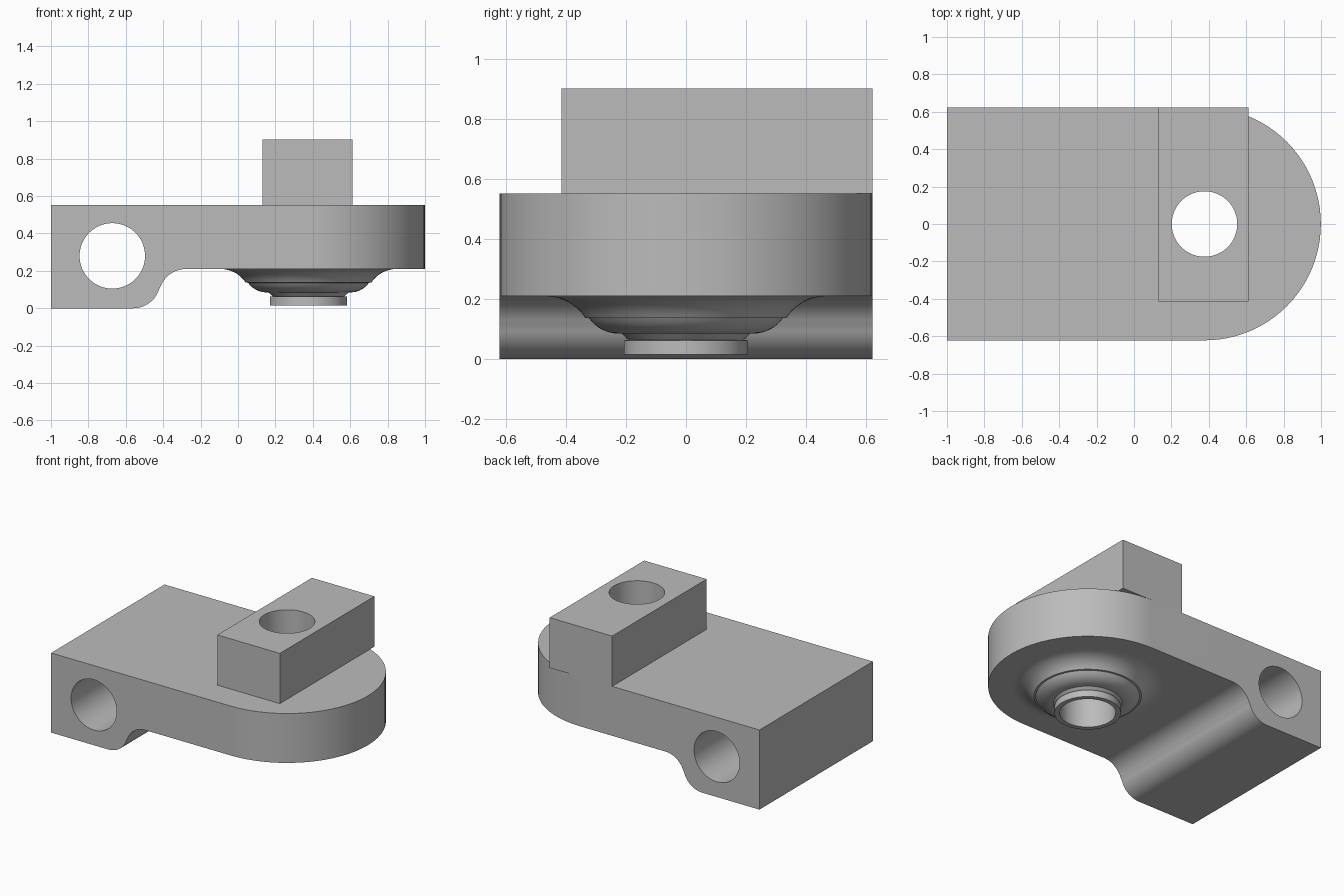
import bpy, bmesh
from math import sin, cos, pi, radians, atan2
from mathutils import Vector

cube = bpy.data.objects.get("Cube")
if cube:
    bpy.data.objects.remove(cube, do_unlink=True)

HALF_W = 0.622      # half depth, also the radius of the rounded end
AXIS_X = 0.377      # vertical bore axis
BORE = 0.175
PLATE_LOW, PLATE_TOP, TOP = 0.21, 0.553, 0.902

grey = bpy.data.materials.new("plain grey")
grey.use_nodes = True
grey.diffuse_color = (0.5, 0.5, 0.5, 1)
grey.node_tree.nodes["Principled BSDF"].inputs["Base Color"].default_value = (0.5, 0.5, 0.5, 1)


def arc(cx, cy, r, a0, a1, n):
    return [(cx + r * cos(a0 + (a1 - a0) * i / n), cy + r * sin(a0 + (a1 - a0) * i / n))
            for i in range(n + 1)]


def make_object(name, bm):
    bmesh.ops.recalc_face_normals(bm, faces=bm.faces)
    mesh = bpy.data.meshes.new(name)
    bm.to_mesh(mesh)
    bm.free()
    mesh.materials.append(grey)
    obj = bpy.data.objects.new(name, mesh)
    bpy.context.collection.objects.link(obj)
    return obj


def prism(name, outline, to_3d, sweep):
    """Extrude a closed 2D outline along the sweep vector."""
    bm = bmesh.new()
    face = bm.faces.new([bm.verts.new(to_3d(a, b)) for a, b in outline])
    grown = bmesh.ops.extrude_face_region(bm, geom=[face])["geom"]
    bmesh.ops.translate(bm, vec=Vector(sweep),
                        verts=[g for g in grown if isinstance(g, bmesh.types.BMVert)])
    return make_object(name, bm)


def upright(name, outline, z0, z1):
    return prism(name, outline, lambda x, y: (x, y, z0), (0, 0, z1 - z0))


def crosswise(name, outline, half):
    return prism(name, outline, lambda x, z: (x, -half, z), (0, 2 * half, 0))


def boolean(obj, cutter, operation):
    mod = obj.modifiers.new("shape", 'BOOLEAN')
    mod.operation, mod.solver, mod.object = operation, 'EXACT', cutter
    bpy.context.view_layer.objects.active = obj
    bpy.ops.object.modifier_apply(modifier=mod.name)
    bpy.data.objects.remove(cutter, do_unlink=True)


def smooth(obj):
    bpy.ops.object.select_all(action='DESELECT')
    obj.select_set(True)
    bpy.context.view_layer.objects.active = obj
    bpy.ops.object.shade_smooth_by_angle(angle=radians(30))


def circle(cx, cy, r, n=72):
    return arc(cx, cy, r, 0, 2 * pi, n)[:-1]


# Body: side profile with an S-shaped step, trimmed to a rounded plan
R = 0.145
low, high = Vector((-0.56, R)), Vector((-0.278, PLATE_LOW - R))
turn = atan2(high.y - low.y, high.x - low.x)
side = [(-1, 0)] + arc(low.x, low.y, R, -pi / 2, turn, 14)
side += arc(high.x, high.y, R, turn + pi, pi / 2, 14)[1:]
side += [(1.1, PLATE_LOW), (1.1, PLATE_TOP), (-1, PLATE_TOP)]
body = crosswise("bracket_body", side, 0.8)
plan = [(-1.2, -HALF_W)] + arc(AXIS_X, 0, HALF_W, -pi / 2, pi / 2, 48) + [(-1.2, HALF_W)]
boolean(body, upright("plan_cutter", plan, -0.5, 1), 'INTERSECT')
boolean(body, crosswise("cross_cutter", circle(-0.672, 0.28, BORE), 1), 'DIFFERENCE')
boolean(body, upright("body_bore_cutter", circle(AXIS_X, 0, BORE), -0.5, 1.5), 'DIFFERENCE')
smooth(body)

# Block on top, flush with the back
block = upright("top_block", [(0.132, -0.415), (0.612, -0.415), (0.612, HALF_W), (0.132, HALF_W)],
                PLATE_TOP, TOP)
boolean(block, upright("block_bore_cutter", circle(AXIS_X, 0, BORE), 0, 1.5), 'DIFFERENCE')
smooth(block)

# Turned boss underneath: bore, grooved collar, then a flared foot
profile = [(BORE, PLATE_LOW), (BORE, 0.015), (0.207, 0.015), (0.207, 0.062), (0.192, 0.064),
           (0.215, 0.085)]
profile += arc(0.225, 0.205, 0.12, -pi / 2, radians(-35), 8)
profile += arc(0.47, 0.05, 0.16, radians(147), pi / 2, 10)
bm = bmesh.new()
verts = [bm.verts.new((AXIS_X + r, 0, z)) for r, z in profile]
edges = [bm.edges.new(pair) for pair in zip(verts, verts[1:])]
bmesh.ops.spin(bm, geom=verts + edges, cent=(AXIS_X, 0, 0), axis=(0, 0, 1),
               angle=2 * pi, steps=72, use_merge=True)
bmesh.ops.remove_doubles(bm, verts=bm.verts, dist=0.0005)
boss = make_object("flared_boss", bm)
smooth(boss)
